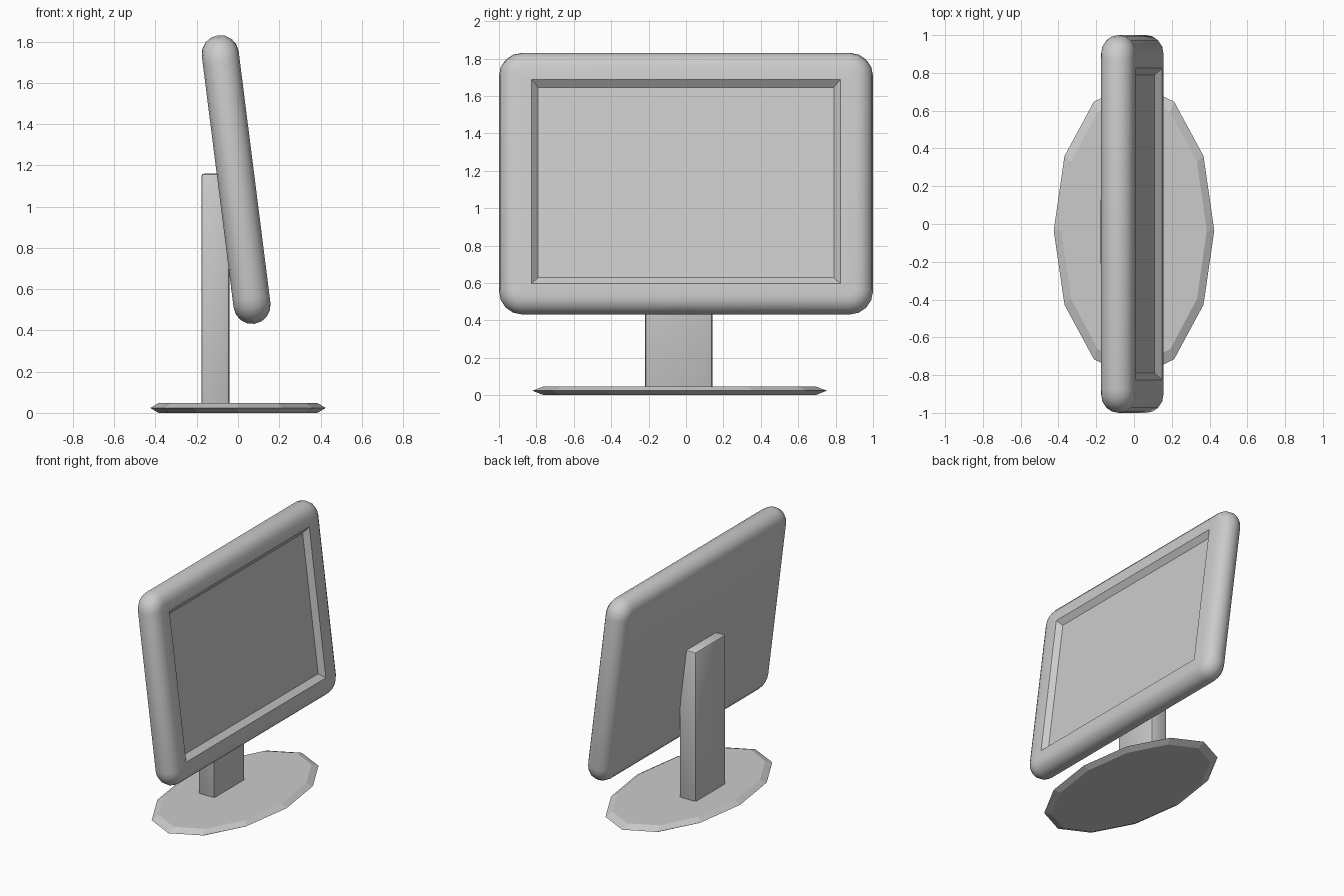
import bpy, bmesh
from math import sin, cos, pi, radians

if "Cube" in bpy.data.objects:
    bpy.data.objects.remove(bpy.data.objects["Cube"])


def finish(name, bm, smooth=True):
    bmesh.ops.remove_doubles(bm, verts=bm.verts, dist=1e-5)
    bmesh.ops.recalc_face_normals(bm, faces=bm.faces)
    me = bpy.data.meshes.new(name)
    bm.to_mesh(me)
    bm.free()
    ob = bpy.data.objects.new(name, me)
    bpy.context.collection.objects.link(ob)
    bpy.context.view_layer.objects.active = ob
    ob.select_set(True)
    if smooth:
        bpy.ops.object.shade_smooth_by_angle(angle=radians(35))
    ob.select_set(False)
    return ob


def loft(rings):
    """Skin a list of equal-length closed rings and cap both ends."""
    bm = bmesh.new()
    loops = [[bm.verts.new(p) for p in r] for r in rings]
    n = len(loops[0])
    for a, b in zip(loops, loops[1:]):
        for i in range(n):
            j = (i + 1) % n
            bm.faces.new((a[i], a[j], b[j], b[i]))
    bm.faces.new(loops[0])
    bm.faces.new(loops[-1])
    return bm


def rounded_rect(x, hy, hz, r, seg=4):
    pts = []
    for k, (sy, sz) in enumerate(((1, 1), (-1, 1), (-1, -1), (1, -1))):
        for i in range(seg + 1):
            a = (k + i / seg) * pi / 2
            pts.append((x, sy * (hy - r) + r * cos(a), sz * (hz - r) + r * sin(a)))
    return pts


# screen housing: pill-shaped rim, then recessed display
R, HY, HZ = 0.09, 1.0, 0.705
rings = []
for i in range(9):
    a = -pi / 2 + i * pi / 8
    inset = R * (1 - cos(a))
    rings.append(rounded_rect(R * sin(a), HY - inset, HZ - inset, 0.125 - inset))
rings.append(rounded_rect(R, 0.825, 0.55, 0))
rings.append(rounded_rect(R - 0.035, 0.79, 0.512, 0))
screen = finish("screen", loft(rings))
screen.location = (-0.009, 0, 1.131)
screen.rotation_euler = (0, radians(-7.2), 0)

# upright neck
bm = bmesh.new()
bmesh.ops.create_cube(bm, size=1)
for v in bm.verts:
    v.co = (-0.11 + v.co.x * 0.136, -0.039 + v.co.y * 0.36, 0.595 + v.co.z * 1.13)
bmesh.ops.bevel(bm, geom=bm.edges[:], offset=0.015, segments=2, profile=0.5, affect='EDGES')
finish("neck", bm)


# twelve-sided oval foot with a pointed rim
def oval(rx, ry, z):
    return [(rx * cos(i * pi / 6), -0.034 + ry * sin(i * pi / 6), z) for i in range(12)]


foot = [oval(0.385, 0.725, 0), oval(0.425, 0.787, 0.024), oval(0.385, 0.725, 0.048)]
finish("foot", loft(foot), smooth=False)
